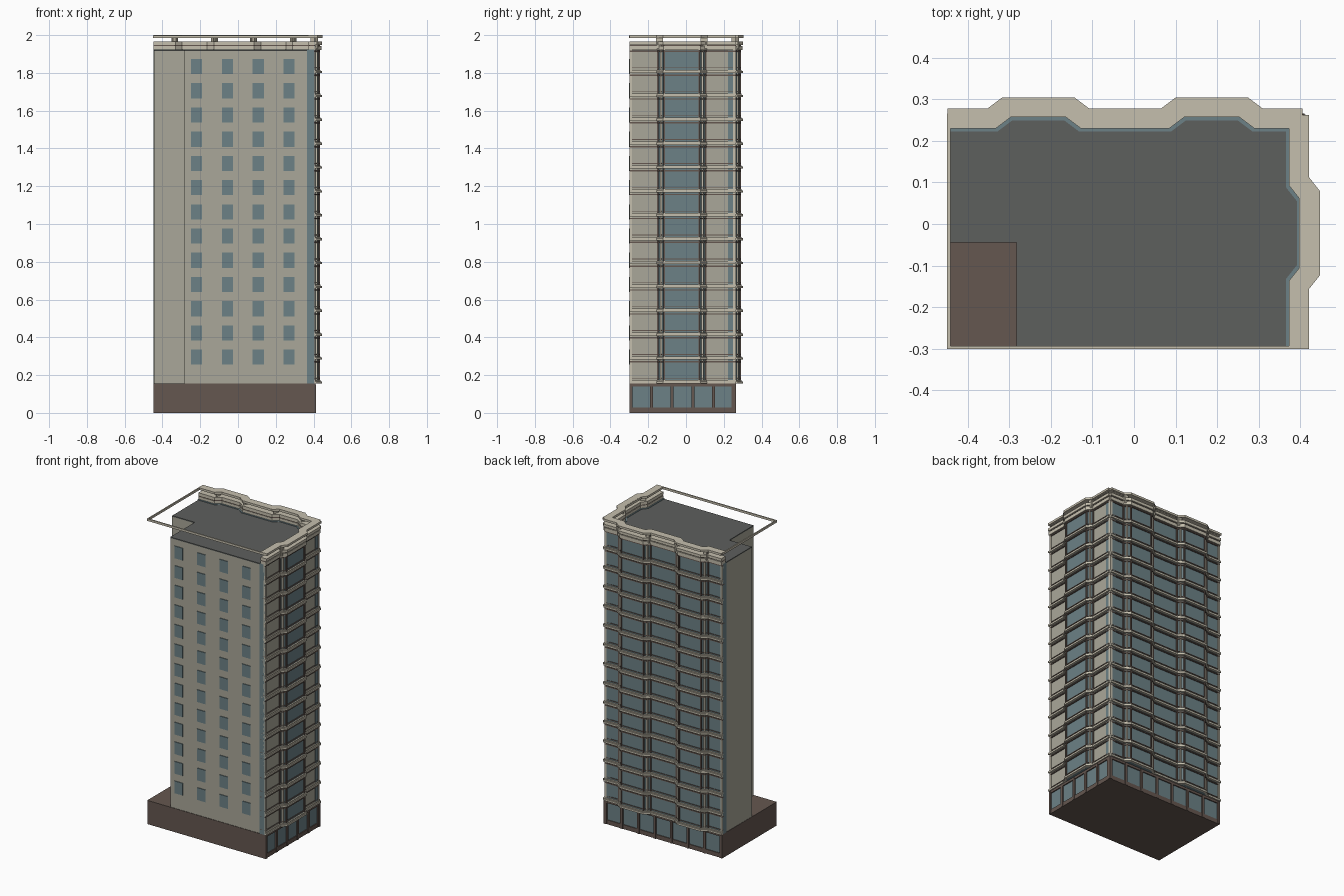
import bpy, bmesh
from mathutils import Vector

if "Cube" in bpy.data.objects:
    bpy.data.objects.remove(bpy.data.objects["Cube"])


def material(name, rgb):
    m = bpy.data.materials.new(name)
    m.diffuse_color = (*rgb, 1)
    m.use_nodes = True
    m.node_tree.nodes["Principled BSDF"].inputs["Base Color"].default_value = m.diffuse_color
    return m


STONE = material("cream_stone", (.56, .52, .42))
WALL = material("plain_wall", (.40, .39, .32))
GLASS = material("glass", (.15, .22, .24))
BROWN = material("brown_stone", (.13, .095, .08))
ROOF = material("roof_grey", (.11, .115, .11))


class Part:
    """Collects prisms into one mesh object."""
    def __init__(self, name, mat):
        self.name, self.mat, self.bm = name, mat, bmesh.new()

    def prism(self, pts, z0, z1):
        lo = [self.bm.verts.new((x, y, z0)) for x, y in pts]
        hi = [self.bm.verts.new((x, y, z1)) for x, y in pts]
        self.bm.faces.new(lo)
        self.bm.faces.new(hi)
        for i in range(len(pts)):
            j = (i + 1) % len(pts)
            self.bm.faces.new((lo[i], lo[j], hi[j], hi[i]))

    def box(self, x0, x1, y0, y1, z0, z1):
        self.prism([(x0, y0), (x1, y0), (x1, y1), (x0, y1)], z0, z1)

    def done(self):
        bmesh.ops.recalc_face_normals(self.bm, faces=self.bm.faces)
        me = bpy.data.meshes.new(self.name)
        self.bm.to_mesh(me)
        self.bm.free()
        me.materials.append(self.mat)
        bpy.context.collection.objects.link(bpy.data.objects.new(self.name, me))


def facade_path(start, end, centres, half, slope, flat, bay):
    """Plan line (along, outward) of a facade with canted bays."""
    pts = [(start, flat)]
    for c in centres:
        pts += [(c - half, flat), (c - half + slope, bay),
                (c + half - slope, bay), (c + half, flat)]
    return pts + [(end, flat)]


back = facade_path(-.448, .405, (-.23, .187), .123, .036, .277, .304)
right = [(y, x) for y, x in facade_path(-.30, .262, (-.022,), .135, .034, .42, .447)]
FACADES = [(back, lambda a, o: (a, o)), (right, lambda a, o: (o, a))]


def inset(path, d):
    """Move the plan line inward, keeping canted faces parallel."""
    out = []
    flat = path[0][1]
    for i, (a, o) in enumerate(path):
        if 0 < i < len(path) - 1:
            k = (i - 1) % 4
            a += (d * .45) * (1 if k < 2 else -1)
        out.append((a, o - d))
    return out


def strip(part, d0, d1, z0, z1):
    for path, put in FACADES:
        ring = inset(path, d0) + inset(path, d1)[::-1]
        part.prism([put(*p) for p in ring], z0, z1)


BASE, TOP, FLOORS = .155, 1.925, 14
H = (TOP - BASE) / FLOORS

# Ground floor with plinth, shop windows and piers
base = Part("ground_floor", BROWN)
base.box(-.447, .396, -.30, .25, 0, BASE)
base.box(-.447, .408, -.30, .262, 0, .028)
base.box(-.447, .41, -.30, .264, .14, BASE)
base.box(.39, .41, -.30, -.285, 0, BASE)
base.box(-.447, -.435, .24, .264, 0, BASE)
for i in range(6):
    y = -.292 + i * .1095
    base.box(.39, .412, y - .008, y + .008, 0, .15)
for i in range(8):
    x = -.438 + i * .12
    base.box(x - .008, x + .008, .24, .266, 0, .15)
base.done()
shop = Part("shop_windows", GLASS)
shop.box(.39, .403, -.29, .257, .028, .14)
shop.box(-.44, .403, .245, .257, .028, .14)
shop.done()

# Notched tower body and roof
plan = [(-.445, -.045), (-.282, -.045), (-.282, -.297), (.403, -.297),
        (.403, .255), (-.445, .255)]
body = Part("tower_body", WALL)
body.prism(plan, BASE, 1.915)
body.done()
roof = Part("roof", ROOF)
roof.prism(plan, 1.915, 1.922)
roof.done()

# Plain front windows
win = Part("front_windows", GLASS)
for x in (-.22, -.056, .107, .27):
    for k in range(13):
        z = .295 + k * .1282
        win.box(x - .03, x + .03, -.301, -.29, z - .04, z + .04)
win.done()

# Bayed glass skin
glass = Part("bay_glass", GLASS)
strip(glass, .018, .055, BASE, TOP)
glass.done()

# Floor ledges and thin sill and head lines
ledge, trim = Part("floor_ledges", STONE), Part("spandrel_trim", BROWN)
for k in range(FLOORS):
    z = BASE + k * H
    strip(ledge, .003, .05, z, z + .012)
    strip(ledge, .009, .05, z + .012, z + .018)
    strip(trim, .014, .05, z + .026, z + .030)
    strip(trim, .012, .05, z + H - .014, z + H - .007)
ledge.done()
trim.done()

# Vertical mullions at bay corners, facade ends and within each face
mull, thin = Part("bay_corner_mullions", STONE), Part("window_mullions", BROWN)


def post(part, put, a, o, w, d, z0=BASE, z1=TOP):
    part.prism([put(a - w, o - d), put(a + w, o - d), put(a + w, o + d), put(a - w, o + d)], z0, z1)


for path, put in FACADES:
    line = inset(path, .018)
    for i, (a, o) in enumerate(line):
        end = i in (0, len(line) - 1)
        sh = .007 if i == 0 else -.007 if end else 0
        post(mull if end else thin, put, a + sh, o, .007 if end else .004, .006)
    for (a0, o0), (a1, o1) in zip(line, line[1:]):
        if abs(o0 - o1) > .01:
            post(mull, put, (a0 + a1) / 2, (o0 + o1) / 2, .005, .006)
mull.done()
thin.done()

# Cornice in stacked bands, with an open slot below the cap
cornice = Part("cornice", STONE)
for d, z0, z1 in ((.006, 1.92, 1.942), (.002, 1.948, 1.966), (0, 1.986, 2.0)):
    strip(cornice, d, .047, z0, z1)
cornice.done()
gap = Part("cornice_shadow_band", BROWN)
strip(gap, .012, .044, 1.942, 1.948)
gap.done()

# Brackets on the canted bay sides holding the cap
brackets = Part("cornice_brackets", STONE)
for path, put in FACADES:
    for i in range(1, len(path) - 1, 2):
        (a0, o0), (a1, o1) = path[i], path[i + 1]
        m = (a0 + a1) / 2
        s = 1 if o1 > o0 else -1
        o = max(o0, o1)
        brackets.prism([put(m - .018, o - .03), put(m + .018, o - .03),
                        put(m + s * .006, o - .062)], 1.93, 1.99)
        post(brackets, put, m, o - .033, .012, .010, 1.93, 1.99)
brackets.done()

# Rectangular rail around the full lot at roof level
rail = Part("roof_rail", STONE)
x0, x1, y0, y1, t = -.449, .405, -.301, .265, .008
rail.box(x0, x1, y0, y0 + t, 1.985, 1.999)
rail.box(x0, x1, y1 - t, y1, 1.985, 1.999)
rail.box(x0, x0 + t, y0 + t, y1 - t, 1.985, 1.999)
rail.box(x1 - t, x1, y0 + t, y1 - t, 1.985, 1.999)
rail.done()
